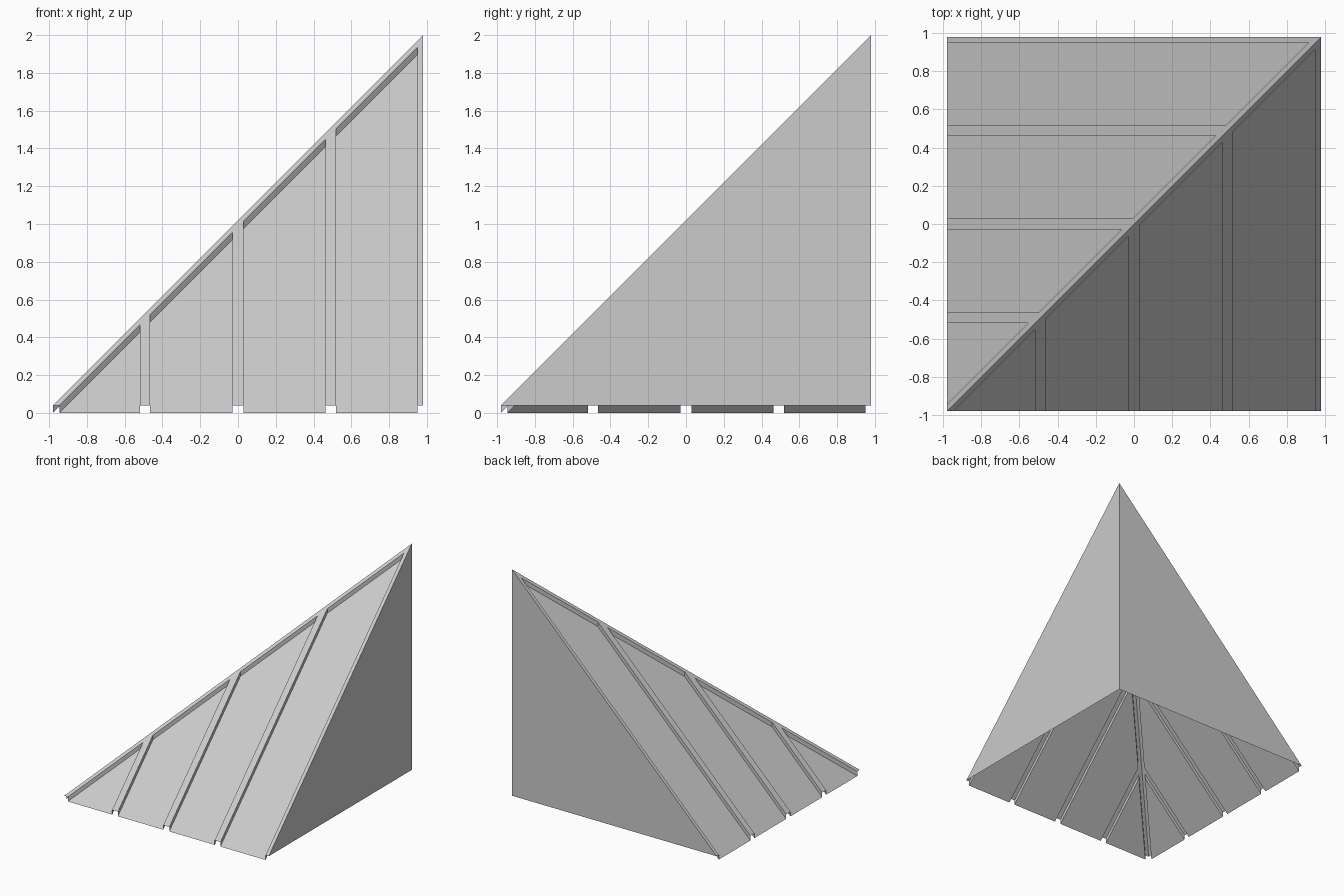
import bpy
import bmesh

if "Cube" in bpy.data.objects:
    bpy.data.objects.remove(bpy.data.objects["Cube"])

E = 0.98         # half width of the roof corner
RISE = 1.02      # raised surface: z = (distance up slope) + RISE
DROP = 0.04      # depth of the recessed panels
HIP = 0.035      # width of the hip border on each slope
PANELS = [(-E + HIP, -0.52), (-0.465, -0.03), (0.028, 0.463), (0.518, 0.95)]


def make_object(name, faces):
    """Build an object from a list of polygons."""
    bm = bmesh.new()
    for pts in faces:
        bm.faces.new([bm.verts.new(p) for p in pts])
    bmesh.ops.remove_doubles(bm, verts=bm.verts, dist=1e-5)
    mesh = bpy.data.meshes.new(name)
    bm.to_mesh(mesh)
    bm.free()
    obj = bpy.data.objects.new(name, mesh)
    bpy.context.collection.objects.link(obj)
    return obj


def strip(a, b):
    """Plan outline of a strip running from eave to hip border."""
    pts = [(a, -E), (b, -E), (b, b - HIP)]
    if a - HIP > -E + 1e-4:
        pts.append((a, a - HIP))
    return pts


def lift(pts, drop=0.0):
    return [(x, y, y + RISE - drop) for x, y in pts]


def slope_faces():
    # hip border
    tops = [p for a, b in PANELS for p in ((a, a - HIP), (b, b - HIP))]
    border = [(-E, -E)] + tops + [(E, E - HIP), (E, E)]
    faces = [lift(border)]
    # raised seams between and beside the panels
    ends = [a for a, b in PANELS[1:]] + [E]
    for (a, b), nxt in zip(PANELS, ends):
        faces.append(lift(strip(b, nxt)))
    # recessed panels and their side walls
    for a, b in PANELS:
        pts = strip(a, b)
        low, high = lift(pts, DROP), lift(pts)
        faces.append(low)
        for i in range(1, len(pts)):
            j = (i + 1) % len(pts)
            faces.append([high[i], high[j], low[j], low[i]])
    return faces


def swap(faces):
    """Mirror across the hip diagonal, keeping normals outward."""
    return [[(y, x, z) for x, y, z in reversed(f)] for f in faces]


# roof slopes
front = slope_faces()
make_object("front_slope", front)
make_object("left_slope", swap(front))

# vertical end walls, underside left open
right = [[(E, -E, DROP), (E, E, DROP), (E, E, E + RISE)]]
make_object("right_end_wall", right)
make_object("back_end_wall", swap(right))
